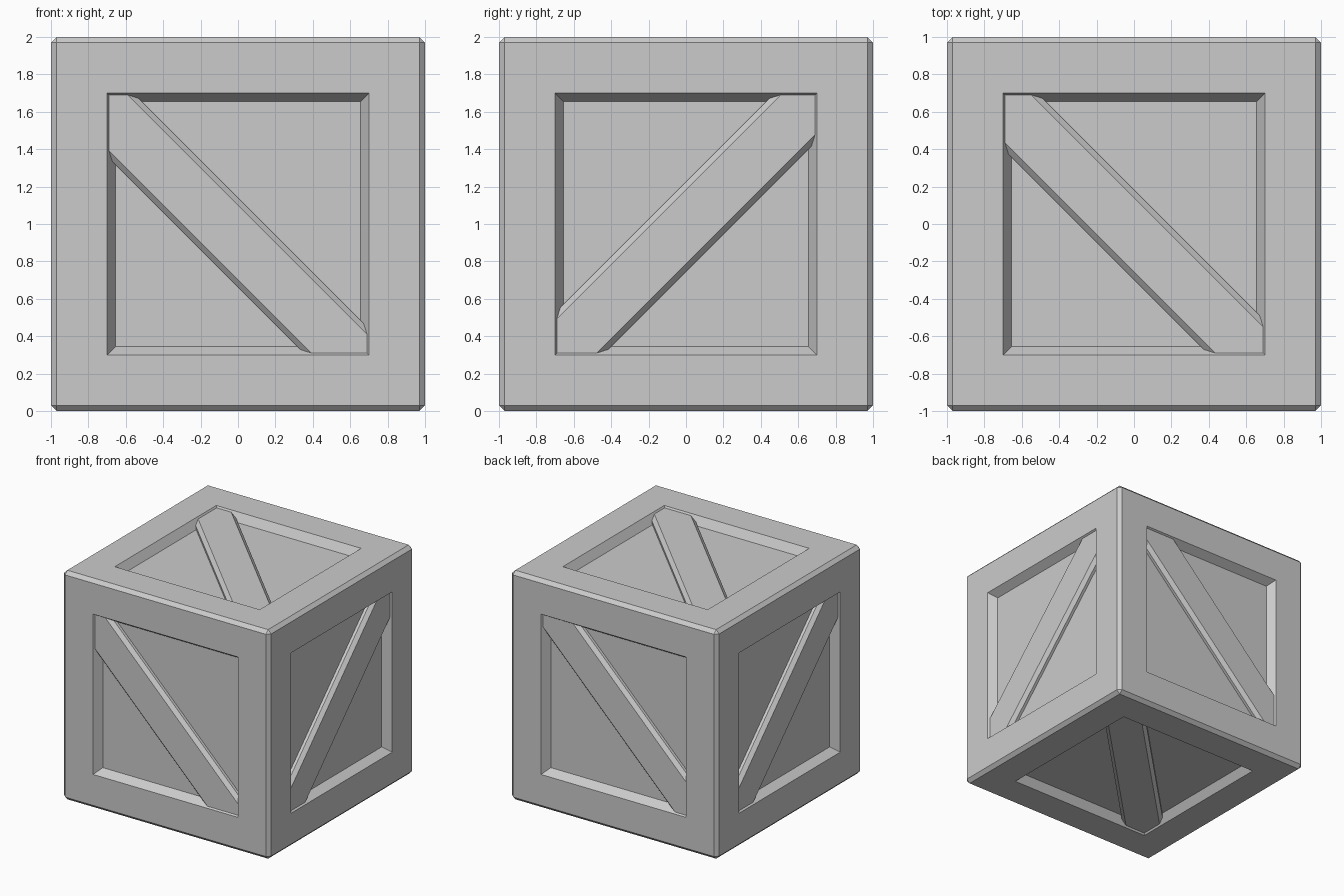
import bpy, bmesh
from math import radians
from mathutils import Matrix, Vector

if "Cube" in bpy.data.objects:
    bpy.data.objects.remove(bpy.data.objects["Cube"])

OPEN, SLOPE, DEPTH = 0.70, 0.045, 0.07


def finish(bm, name):
    me = bpy.data.meshes.new(name)
    bm.to_mesh(me)
    bm.free()
    ob = bpy.data.objects.new(name, me)
    ob.location.z = 1
    bpy.context.collection.objects.link(ob)
    return ob


# Crate body: chamfered cube with a sloped recess in each side
bm = bmesh.new()
bmesh.ops.create_cube(bm, size=2)
bmesh.ops.bevel(bm, geom=bm.edges[:], offset=0.03, segments=1,
                profile=0.5, affect='EDGES')
panels = [f for f in bm.faces if f.calc_area() > 1]
bmesh.ops.inset_individual(bm, faces=panels, thickness=0.97 - OPEN,
                           use_even_offset=True)
bmesh.ops.inset_individual(bm, faces=panels, thickness=SLOPE, depth=-DEPTH,
                           use_even_offset=True)
finish(bm, "crate_body")


# Diagonal plank: chamfered profile trimmed to the sloped recess walls
def plank(name, right, up, angle, shift):
    profile = [(-0.17, 0.93), (-0.17, 0.955), (-0.14, 0.985),
               (0.14, 0.985), (0.17, 0.955), (0.17, 0.93)]
    bm = bmesh.new()
    rows = [[bm.verts.new((l, w + shift, h)) for l in (-1.5, 1.5)]
            for w, h in profile]
    for a, b in zip(rows, rows[1:]):
        bm.faces.new((a[0], a[1], b[1], b[0]))
    bm.transform(Matrix.Rotation(radians(angle), 4, 'Z'))
    for x, y in ((1, 0), (-1, 0), (0, 1), (0, -1)):
        bmesh.ops.bisect_plane(
            bm, geom=bm.verts[:] + bm.edges[:] + bm.faces[:],
            plane_co=(x * OPEN, y * OPEN, 1),
            plane_no=(x * DEPTH, y * DEPTH, -SLOPE), clear_outer=True)
    u, v = Vector(right), Vector(up)
    bm.transform(Matrix((u, v, u.cross(v))).transposed().to_4x4())
    finish(bm, name)


Z = (0, 0, 1)
plank("front_plank", (1, 0, 0), Z, -45, -0.07)
plank("right_plank", (0, 1, 0), Z, 45, -0.01)
plank("back_plank", (-1, 0, 0), Z, -45, 0.065)
plank("left_plank", (0, -1, 0), Z, 45, -0.01)
plank("top_plank", (1, 0, 0), (0, 1, 0), -45, -0.04)
plank("bottom_plank", (1, 0, 0), (0, -1, 0), -45, 0.0)
